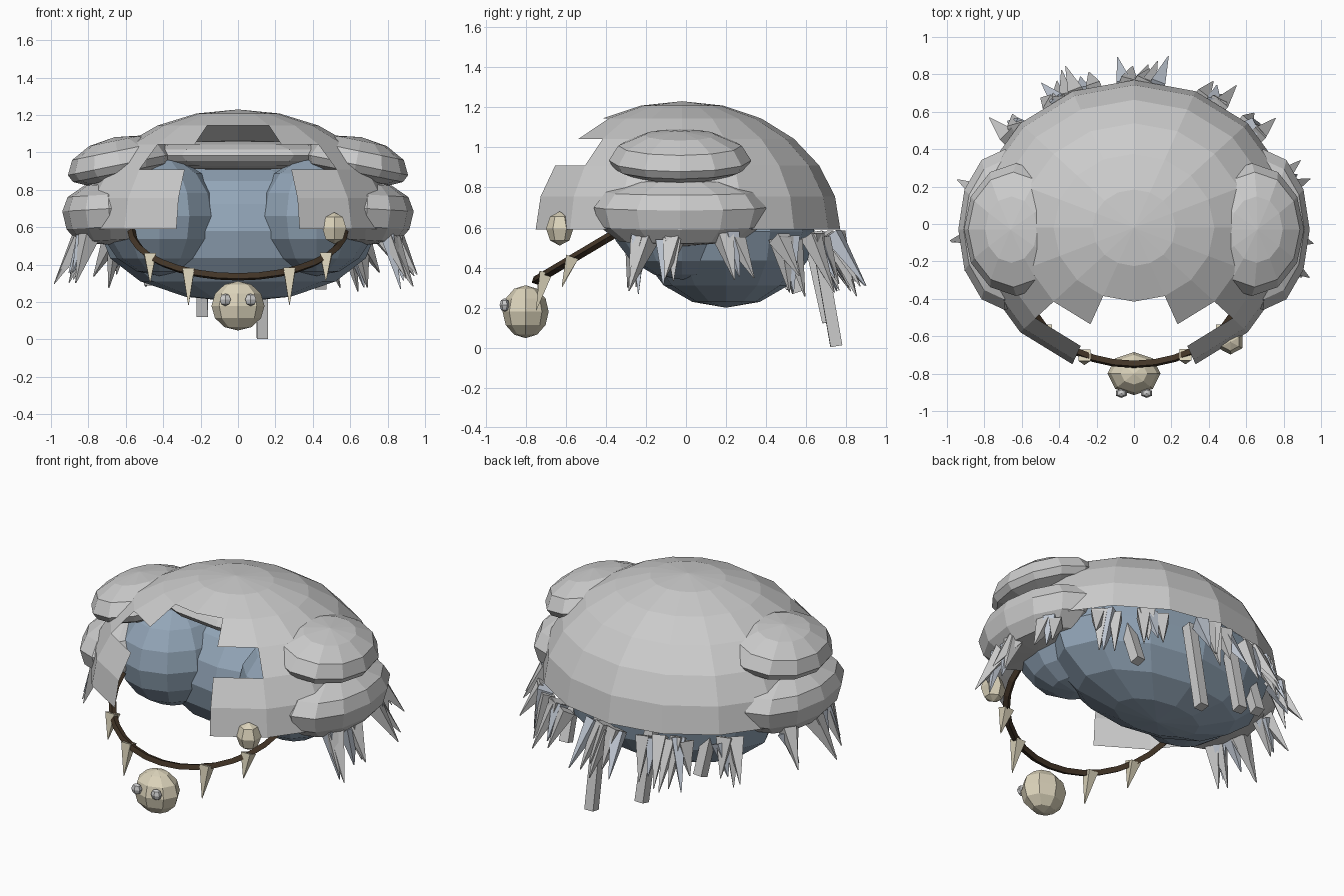
import bpy, bmesh, math, random
from mathutils import Vector, Matrix

if "Cube" in bpy.data.objects:
    bpy.data.objects.remove(bpy.data.objects["Cube"])

random.seed(4)


def mat(name, rgb):
    m = bpy.data.materials.new(name)
    m.diffuse_color = (*rgb, 1)
    m.use_nodes = True
    m.node_tree.nodes["Principled BSDF"].inputs["Base Color"].default_value = m.diffuse_color
    return m


BLUE = mat("slate_blue", (.29, .38, .48))
BONE = mat("bone", (.72, .66, .5))
CORD = mat("dark_cord", (.055, .035, .02))
PALE = mat("pale_blue", (.55, .6, .68))


def make(name, bm, material=None):
    me = bpy.data.meshes.new(name)
    bm.to_mesh(me)
    bm.free()
    ob = bpy.data.objects.new(name, me)
    bpy.context.collection.objects.link(ob)
    if material:
        me.materials.append(material)
    return ob


def ball(name, loc, size, material=None, seg=12, rings=8, tilt=0, down=1, full=1):
    # ellipsoid; down squashes or stretches the lower half, full < 1 makes it boxier
    bm = bmesh.new()
    bmesh.ops.create_uvsphere(bm, u_segments=seg, v_segments=rings, radius=1)
    for v in bm.verts:
        r = math.hypot(v.co.x, v.co.y)
        if v.co.z < -.01 and r > .01:
            v.co.xy *= r ** full / r
        if v.co.z < 0:
            v.co.z *= down
    bm.transform(Matrix.Translation(loc) @ Matrix.Rotation(tilt, 4, 'Y')
                 @ Matrix.Diagonal((*size, 1)))
    return make(name, bm, material)


def taper(name, a, b, r1, r2, material=None, seg=4):
    # tapered bar from a to b
    a, b = Vector(a), Vector(b)
    bm = bmesh.new()
    bmesh.ops.create_cone(bm, cap_ends=True, segments=seg, radius1=r1,
                          radius2=r2, depth=(b - a).length)
    q = (b - a).to_track_quat('Z', 'Y').to_matrix().to_4x4()
    bm.transform(Matrix.Translation((a + b) / 2) @ q @ Matrix.Rotation(math.pi / 4, 4, 'Z'))
    return make(name, bm, material)


# Domed shell with a stepped opening at the front
bm = bmesh.new()
bmesh.ops.create_uvsphere(bm, u_segments=16, v_segments=12, radius=1)
drop = []
for f in bm.faces:
    c = f.calc_center_median().normalized()
    lat = math.degrees(math.asin(c.z))
    lon = abs(math.degrees(math.atan2(c.x, -c.y)))
    opening = 22.5 if lat < 30 or 45 < lat < 60 else 45 if lat < 45 else 0
    if lat < 0 or lon < opening:
        drop.append(f)
bmesh.ops.delete(bm, geom=drop, context='FACES')
bm.transform(Matrix.Translation((0, -.02, .59)) @ Matrix.Diagonal((.86, .79, .64, 1)))
make("dome_shell", bm)

# Side lumps and the band joining them under the shell
for s, side in ((-1, "left"), (1, "right")):
    ball(side + "_upper_lump", (s * .63, -.03, .935), (.285, .355, .15), rings=6,
         tilt=s * .2, down=.55, full=.5)
    ball(side + "_lower_lump", (s * .69, -.03, .70), (.25, .43, .15), rings=6,
         tilt=s * .06, down=1.3, full=.5)
    ball(side + "_inner_lobe", (s * .42, -.02, .66), (.32, .36, .32), BLUE)
ball("inner_band", (0, .06, .985), (.6, .28, .08))

# Rounded core
ball("inner_core", (0, .2, .58), (.74, .44, .38), BLUE, 12, 8)

# Hanging spike clusters around the rim
for deg, n in ((90, 4), (82, 2), (108, 3), (61, 4), (119, 4), (42, 4), (138, 4),
               (16, 3), (164, 3), (-8, 3), (188, 3), (-18, 3), (198, 3)):
    for k in range(n):
        t = math.radians(deg + random.uniform(-4, 4))
        u = t + random.uniform(-.06, .06)
        out = random.uniform(.03, .14)
        top = (.84 * math.cos(t), .74 * math.sin(t), random.uniform(.53, .57))
        tip = (.86 * math.cos(u) + out * math.cos(t), .78 * math.sin(u) + out * math.sin(t),
               random.uniform(.25, .36))
        taper("rim_spike", top, tip, random.uniform(.05, .065), .003,
              PALE if k % 3 == 1 else None)

# Long hanging strips at the back
for x, y, z in ((.13, .75, 0), (-.19, .71, .12), (-.47, .53, .29), (.44, .56, .27)):
    taper("hanging_strip", (x * 1.02, y - .1, .58), (x, y, z + .008), .042, .042)


# Tilted cord loop
def loop(t):
    return Vector((.57 * math.cos(t), -.33 - .42 * math.sin(t), .585 - .25 * math.sin(t)))


cu = bpy.data.curves.new("cord", 'CURVE')
cu.dimensions = '3D'
cu.bevel_depth = .022
cu.bevel_resolution = 0
cu.use_fill_caps = True
sp = cu.splines.new('POLY')
sp.use_smooth = False
sp.points.add(16)
for i, p in enumerate(sp.points):
    p.co = (*loop(math.pi * i / 16), 1)
cu.materials.append(CORD)
bpy.context.collection.objects.link(bpy.data.objects.new("cord", cu))

# Teeth on the cord
for x, length in ((-.47, .15), (-.265, .19), (.275, .19), (.47, .14)):
    p = loop(math.acos(x / .57)) + Vector((0, 0, .01))
    taper("cord_tooth", p, p + Vector((0, -.05, -length)), .045, .002, BONE)

# Pendant with two studs, and the small bead
ball("pendant", (0, -.8, .18), (.142, .115, .132), BONE, 8, 6)
for x in (-.068, .068):
    ball("pendant_stud", (x, -.905, .213), (.034, .025, .034), None, 6, 4)
ball("rim_bead", (.515, -.63, .595), (.074, .068, .085), BONE, 6, 4)
